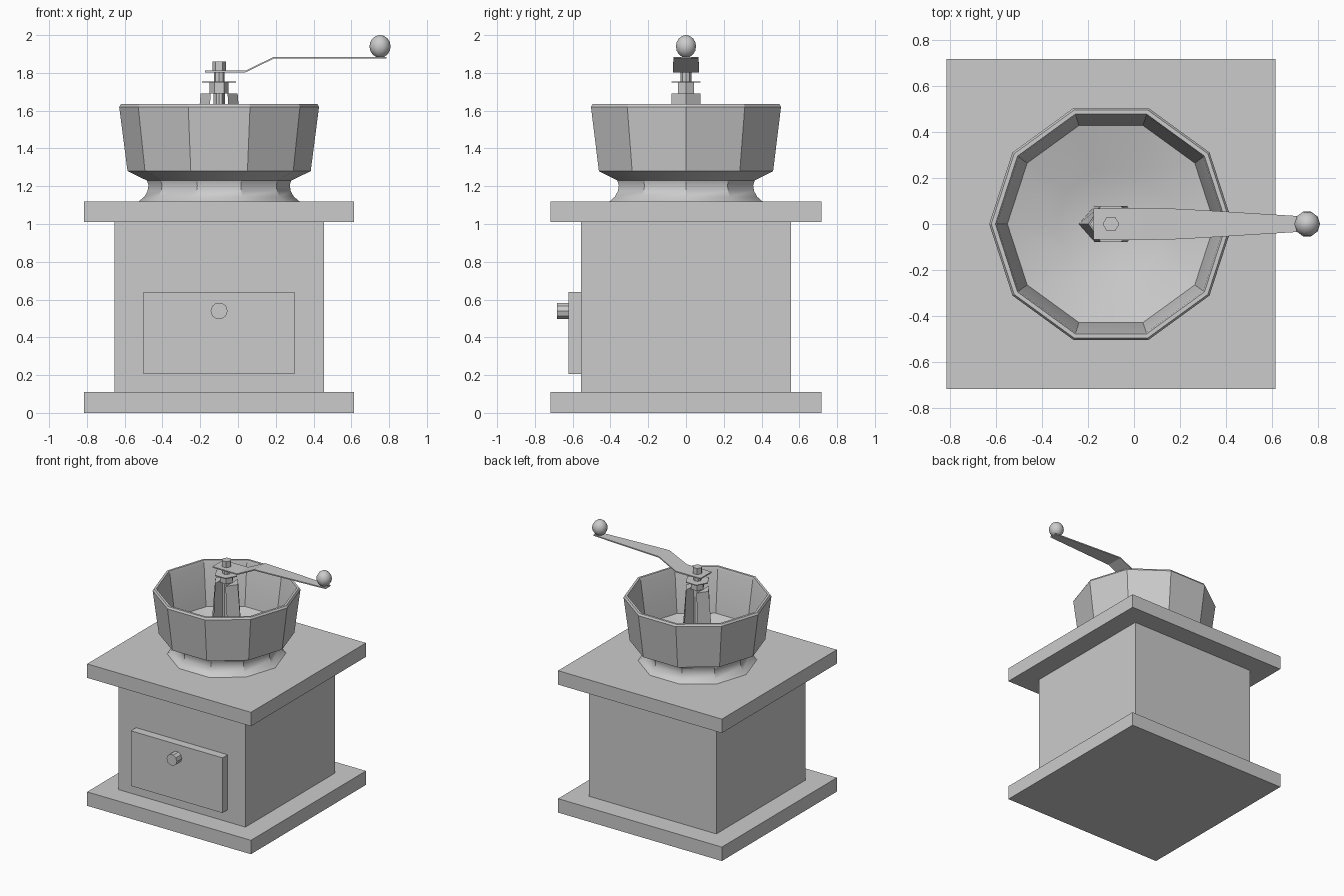
import bpy, bmesh, math
from mathutils import Matrix

if "Cube" in bpy.data.objects:
    bpy.data.objects.remove(bpy.data.objects["Cube"])

CX = -0.1  # axis of the grinder body


def make(name, verts, faces, smooth=None):
    me = bpy.data.meshes.new(name)
    bm = bmesh.new()
    vs = [bm.verts.new(v) for v in verts]
    for f in faces:
        bm.faces.new([vs[i] for i in f])
    bmesh.ops.recalc_face_normals(bm, faces=bm.faces)
    bm.to_mesh(me)
    bm.free()
    ob = bpy.data.objects.new(name, me)
    bpy.context.collection.objects.link(ob)
    if smooth:
        bpy.ops.object.select_all(action='DESELECT')
        ob.select_set(True)
        bpy.context.view_layer.objects.active = ob
        bpy.ops.object.shade_smooth_by_angle(angle=math.radians(smooth))
    return ob


def loft(name, rings, smooth=None):
    """Skin a stack of equal-length rings and cap both ends."""
    n = len(rings[0])
    faces = [(k * n + i, k * n + (i + 1) % n, (k + 1) * n + (i + 1) % n, (k + 1) * n + i)
             for k in range(len(rings) - 1) for i in range(n)]
    faces += [tuple(range(n)), tuple(range((len(rings) - 1) * n, len(rings) * n))]
    return make(name, [v for r in rings for v in r], faces, smooth)


def lathe(name, profile, n, x=CX, smooth=None):
    """Revolve (radius, z) points about a vertical axis."""
    return loft(name, [[(x + r * math.cos(2 * math.pi * i / n),
                         r * math.sin(2 * math.pi * i / n), z) for i in range(n)]
                       for r, z in profile], smooth)


def box(name, x0, x1, y0, y1, z0, z1):
    return loft(name, [[(x0, y0, z), (x1, y0, z), (x1, y1, z), (x0, y1, z)] for z in (z0, z1)])


# Wooden case: base, body, lid
box("base_plate", -0.815, 0.615, -0.717, 0.717, 0, 0.11)
box("body", -0.655, 0.455, -0.557, 0.557, 0.11, 1.01)
box("top_plate", -0.815, 0.615, -0.717, 0.717, 1.01, 1.12)

# Drawer and its knob
box("drawer", -0.50, 0.30, -0.622, -0.557, 0.205, 0.64)
knob = lathe("drawer_knob", [(0.045, 0), (0.045, 0.062)], 10, x=0)
knob.data.transform(Matrix.Translation((CX, -0.622, 0.54)) @ Matrix.Rotation(math.pi / 2, 4, 'X'))

# Ten-sided hopper: flared neck, outer wall, rim, inner wall, floor
lathe("hopper", [(0.425, 1.12), (0.395, 1.145), (0.379, 1.175), (0.374, 1.205), (0.382, 1.23),
                 (0.485, 1.28), (0.529, 1.62), (0.52, 1.635), (0.502, 1.635),
                 (0.495, 1.615), (0.45, 1.29), (0.24, 1.23), (0.12, 1.20)], 10, smooth=30)

# Wedge-shaped bridge legs, left and right of the shaft
for name, s in (("left_leg", -1), ("right_leg", 1)):
    loft(name, [[(CX + s * a, 0, z), (CX + s * b, 0.078, z), (CX + s * b, -0.078, z)]
                for a, b, z in ((0.14, 0.07, 1.2), (0.098, 0.045, 1.69))])

# Shaft, nuts and washer
lathe("shaft", [(0.028, 1.2), (0.028, 1.84)], 8)
lathe("lower_nut", [(0.05, 1.69), (0.05, 1.748)], 6)
lathe("bearing_bar", [(0.03, 1.63), (0.03, 1.69)], 6)
lathe("washer", [(0.09, 1.748), (0.09, 1.755)], 6)
lathe("top_nut", [(0.036, 1.812), (0.036, 1.86)], 6)

# Crank arm: bent, tapering strip
arm = [(-0.175, 0.068, 1.803), (0.04, 0.07, 1.803), (0.19, 0.066, 1.876),
       (0.30, 0.06, 1.876), (0.785, 0.03, 1.876)]
loft("crank_arm", [[(x, -w, z), (x, w, z), (x, w, z + 0.009), (x, -w, z + 0.009)]
                   for x, w, z in arm])

# Crank handle ball
ball = [(0.056 * math.sin(math.pi * t / 8), 1.94 - 0.06 * math.cos(math.pi * t / 8))
        for t in range(1, 8)]
lathe("crank_ball", [(0.015, 1.88)] + ball + [(0.006, 2.0)], 10, x=0.752, smooth=40)
